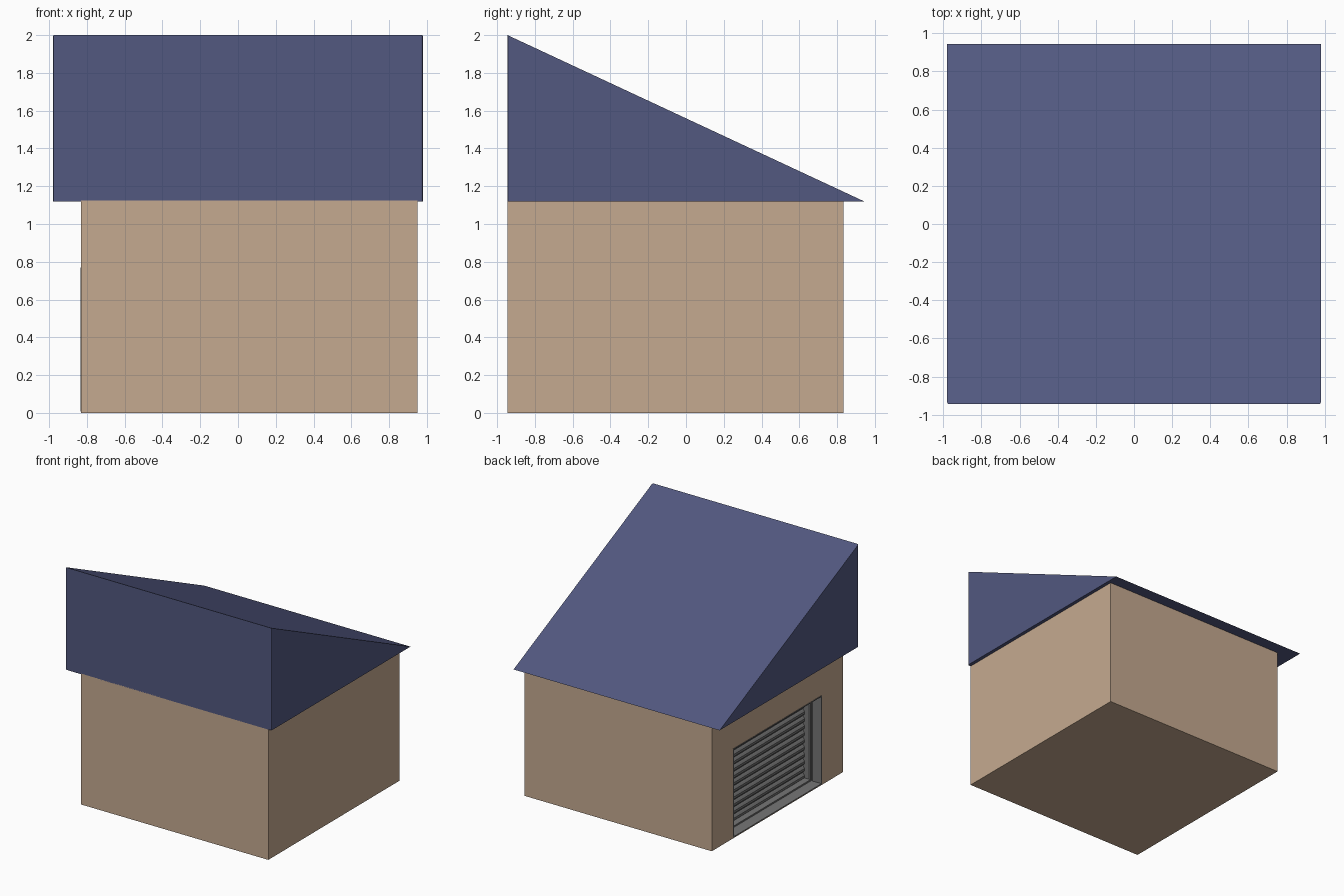
import bpy, bmesh, math

if "Cube" in bpy.data.objects:
    bpy.data.objects.remove(bpy.data.objects["Cube"])

X0, X1, Y0, Y1, EAVE = -0.83, 0.95, -0.945, 0.835, 1.12
DOOR_Y, DOOR_HALF, DOOR_TOP, SILL = -0.055, 0.603, 0.77, 0.008


def material(name, rgb):
    m = bpy.data.materials.new(name)
    m.diffuse_color = (*rgb, 1)
    m.use_nodes = True
    m.node_tree.nodes["Principled BSDF"].inputs["Base Color"].default_value = m.diffuse_color
    return m


def make_object(name, bm, mat=None):
    bmesh.ops.recalc_face_normals(bm, faces=bm.faces)
    me = bpy.data.meshes.new(name)
    bm.to_mesh(me)
    bm.free()
    ob = bpy.data.objects.new(name, me)
    bpy.context.collection.objects.link(ob)
    if mat:
        me.materials.append(mat)
    return ob


def extrude(name, pts, axis, a, b, mat=None):
    """Extrude a closed outline: (y, z) points along x, or (x, z) points along y."""
    place = (lambda p, t: (t, *p)) if axis == 'x' else (lambda p, t: (p[0], t, p[1]))
    bm = bmesh.new()
    ends = [[bm.verts.new(place(p, t)) for p in pts] for t in (a, b)]
    bm.faces.new(ends[0])
    bm.faces.new(ends[1])
    n = len(pts)
    for i in range(n):
        j = (i + 1) % n
        bm.faces.new((ends[0][i], ends[0][j], ends[1][j], ends[1][i]))
    return make_object(name, bm, mat)


def rect(a0, b0, a1, b1):
    return [(a0, b0), (a1, b0), (a1, b1), (a0, b1)]


wall_mat = material("wall_tan", (0.56, 0.40, 0.28))
roof_mat = material("roof_blue", (0.085, 0.098, 0.216))
metal = material("door_grey", (0.18, 0.18, 0.18))

# Walls with a recess for the door
walls = extrude("walls", rect(Y0, 0, Y1, EAVE + 0.005), 'x', X0, X1, wall_mat)
cutter = extrude("door_cutter", rect(DOOR_Y - DOOR_HALF, SILL, DOOR_Y + DOOR_HALF, DOOR_TOP),
                 'x', X0 - 0.1, X0 + 0.18)
cut = walls.modifiers.new("recess", 'BOOLEAN')
cut.object = cutter
cut.solver = 'EXACT'
cutter.hide_render = True
cutter.hide_set(True)

# Sloped roof wedge with slightly rounded side edges
roof = extrude("roof", [(-0.945, EAVE), (0.943, EAVE), (-0.945, 2.0)], 'x', -0.98, 0.98, roof_mat)
bm = bmesh.new()
bm.from_mesh(roof.data)
front_edges = [e for e in bm.edges
               if all(v.co.y < -0.9 for v in e.verts)
               and abs(e.verts[0].co.x - e.verts[1].co.x) < 0.01]
bmesh.ops.bevel(bm, geom=front_edges, offset=0.01, segments=2, affect='EDGES', profile=0.5)
bm.to_mesh(roof.data)
bm.free()

# Stepped door frame: rectangular rings of (depth, inset) lofted together
bm = bmesh.new()
rings = []
for depth, inset in [(-0.003, 0.0), (-0.003, 0.008), (0.08, 0.008), (0.088, 0.014),
                     (0.088, 0.03), (0.096, 0.036), (0.17, 0.036), (0.17, 0.0)]:
    outline = rect(DOOR_Y - DOOR_HALF + inset, SILL + inset * 0.8,
                   DOOR_Y + DOOR_HALF - inset, DOOR_TOP - inset)
    rings.append([bm.verts.new((X0 + depth, *p)) for p in outline])
for k, r in enumerate(rings):
    s = rings[(k + 1) % len(rings)]
    for i in range(4):
        j = (i + 1) % 4
        bm.faces.new((r[i], r[j], s[j], s[i]))
make_object("door_frame", bm, metal)

# Roller shutter: one profile of repeated curved slats
slats, z_low, z_high, face = 12, SILL + 0.01, DOOR_TOP - 0.02, X0 + 0.155
pitch = (z_high - z_low) / slats
profile = [(X0 + 0.175, z_high), (X0 + 0.175, z_low)]
for i in range(slats):
    for t in (0.0, 0.12, 0.35, 0.65, 0.88):
        profile.append((face - 0.02 * math.sin(math.pi * t), z_low + (i + t) * pitch))
profile.append((face, z_high))
extrude("roller_shutter", profile, 'y', DOOR_Y - DOOR_HALF + 0.02, DOOR_Y + DOOR_HALF - 0.02, metal)
